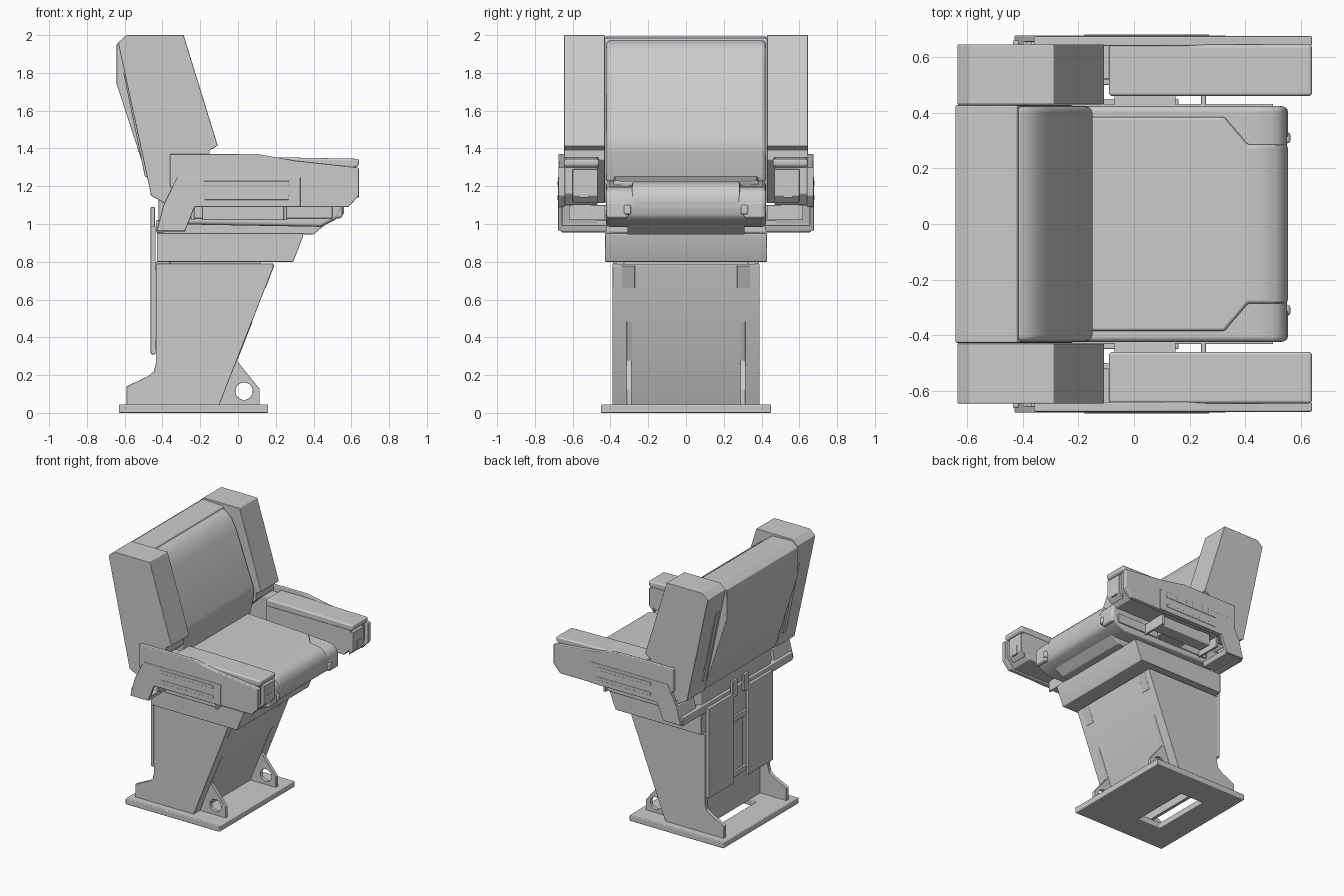
import bpy, bmesh, math

def finish(ob, bevel=0.0, cutters=(), op='DIFFERENCE'):
    for c in cutters:
        m = ob.modifiers.new("cut", 'BOOLEAN')
        m.operation, m.object, m.solver = op, c, 'EXACT'
    if bevel:
        m = ob.modifiers.new("bevel", 'BEVEL')
        m.width, m.segments, m.limit_method = bevel, 3, 'ANGLE'
        m.angle_limit = math.radians(35)
        m.harden_normals = True
    bpy.ops.object.select_all(action='DESELECT')
    ob.select_set(True)
    bpy.context.view_layer.objects.active = ob
    bpy.ops.object.shade_smooth_by_angle(angle=math.radians(35))
    return ob

def extrude(name, lower, vec, bevel=0.0, cutters=(), op='DIFFERENCE'):
    bm = bmesh.new()
    f = bm.faces.new([bm.verts.new(p) for p in lower])
    r = bmesh.ops.extrude_face_region(bm, geom=[f])
    bmesh.ops.translate(bm, vec=vec, verts=[v for v in r['geom'] if isinstance(v, bmesh.types.BMVert)])
    bmesh.ops.recalc_face_normals(bm, faces=bm.faces)
    me = bpy.data.meshes.new(name)
    bm.to_mesh(me)
    bm.free()
    ob = bpy.data.objects.new(name, me)
    bpy.context.collection.objects.link(ob)
    return finish(ob, bevel, cutters, op)

def prism(name, pts, y0, y1, bevel=0.006, **k):
    """Side profile (x, z) extruded along y."""
    return extrude(name, [(x, y0, z) for x, z in pts], (0, y1 - y0, 0), bevel, **k)

def box(name, x0, x1, y0, y1, z0, z1, bevel=0.006, **k):
    return prism(name, [(x0, z0), (x1, z0), (x1, z1), (x0, z1)], y0, y1, bevel, **k)

def pair(fn, name, *a, **k):
    """Build a part on both sides; y range is given for the +y side."""
    a = list(a)
    i = 1 if fn is prism else 2
    fn("left_" + name, *a, **k)
    a[i], a[i + 1] = -a[i + 1], -a[i]
    fn("right_" + name, *a, **k)

def helper(ob):
    ob.hide_render = True
    ob.hide_set(True)
    return ob

# base plate with a cable opening
opening = helper(box("opening_cutter", -.43, -.24, -.23, .23, -.1, .2, 0))
box("base_plate", -.63, .16, -.45, .45, 0, .045, cutters=[opening])

# hollow pedestal: side plates, sloped front panel, inner wall, top
pair(prism, "pedestal_side", [(-.59, .04), (-.1, .04), (.187, .77), (.187, .79), (-.435, .79), (-.435, .26),
     (-.445, .22), (-.475, .195), (-.59, .14)], .36, .39, .004)
prism("pedestal_front", [(-.13, .04), (-.1, .04), (.187, .77), (.187, .788), (.14, .788)], -.37, .37, .002)
box("pedestal_inner_wall", -.37, -.345, -.365, .365, .04, .78, .003)
box("pedestal_top", -.43, .14, -.37, .37, .75, .788, .003)
box("neck", -.36, .12, -.33, .33, .77, .82, .003)

# front gussets with round eyes, upper front clips
bpy.ops.mesh.primitive_cylinder_add(vertices=40, radius=.046, depth=1.2, location=(.032, 0, .115),
                                    rotation=(math.pi / 2, 0, 0))
eye = bpy.context.object
eye.name = "eye_cutter"
helper(eye)
pair(prism, "gusset", [(-.11, .04), (.115, .04), (.115, .125), (-.005, .275), (.078, .485), (.05, .485)],
     .288, .315, .003, cutters=[eye])
pair(prism, "front_clip", [(.1, .66), (.146, .66), (.192, .78), (.14, .78)], .27, .34, .003)

# rear cover panels and centre post
pair(box, "rear_panel", -.462, -.436, .09, .385, .31, .99, .005)
pair(box, "rear_panel_tab", -.462, -.44, .04, .1, .96, 1.09, .005)
box("rear_post", -.43, -.36, -.07, .07, .36, .96, .004)
box("rear_post_bracket", -.445, -.36, -.1, .1, .34, .38, .004)
box("rear_post_clamp", -.445, -.36, -.1, .1, .76, .8, .004)

# seat tray and underframe
prism("seat_tray", [(-.43, .8), (.292, .8), (.345, .935), (.345, .952), (-.43, .952)], -.43, .43, .005)
prism("seat_underframe", [(-.42, .945), (.40, .945), (.49, 1.02), (-.42, 1.02)], -.31, .31)
box("rear_crossbar", -.435, -.39, -.66, .66, .955, 1.02)

# seat shell and raised cushion with stepped front corners
prism("seat_shell", [(-.42, 1.0), (.44, .985), (.53, 1.03), (.55, 1.08), (.55, 1.13), (.535, 1.17),
      (.50, 1.193), (.44, 1.202), (-.2, 1.228), (-.42, 1.228)], -.424, .424, .02)
plan = [(-.4, -.385), (.325, -.385), (.41, -.285), (.7, -.285), (.7, .285), (.41, .285), (.325, .385), (-.4, .385)]
plan_cut = helper(extrude("cushion_plan_cutter", [(x, y, .8) for x, y in plan], (0, 0, .8)))
prism("seat_cushion", [(-.3, 1.06), (.53, 1.06), (.548, 1.085), (.553, 1.13), (.54, 1.18), (.51, 1.21),
      (.45, 1.224), (-.2, 1.252), (-.3, 1.252)], -.42, .42, .012, cutters=[plan_cut], op='INTERSECT')
pair(box, "seat_corner_block", .46, .553, .305, .42, 1.03, 1.12, .015)
pair(box, "seat_corner_button", .53, .562, .29, .33, 1.05, 1.1, .012)
pair(box, "seat_rail", -.3, .5, .42, .432, 1.03, 1.1, .004)

# backrest: centre shell, cushion, side wings
prism("back_shell", [(-.42, 1.985), (-.59, 1.992), (-.642, 1.955), (-.642, 1.74), (-.45, 1.15), (-.38, 1.11),
      (-.22, 1.15), (-.22, 1.4)], -.427, .427, .006)
prism("back_cushion", [(-.45, 1.975), (-.40, 1.97), (-.345, 1.93), (-.3, 1.85), (-.16, 1.46), (-.15, 1.42),
      (-.155, 1.37), (-.185, 1.22), (-.4, 1.2)], -.422, .422, .022)
pair(prism, "back_wing", [(-.59, 2.0), (-.635, 1.96), (-.46, 1.15), (-.39, 1.11), (-.15, 1.34), (-.15, 1.39),
     (-.107, 1.415), (-.288, 2.0)], .43, .645, .004)
pair(prism, "wing_rear_strip", [(-.58, 1.8), (-.607, 1.8), (-.493, 1.25), (-.47, 1.25)], .46, .5, .004)
pair(box, "wing_hinge", -.462, -.42, .45, .62, 1.15, 1.28, .005)

# arms: outer panel, inner housing, pad
pair(prism, "arm_panel", [(-.36, 1.37), (.105, 1.37), (.3, 1.335), (.64, 1.298), (.64, 1.15), (.585, 1.09),
     (-.22, 1.09), (-.36, 1.2)], .64, .675, .006)
pair(prism, "arm_housing", [(-.09, 1.31), (.615, 1.31), (.615, 1.16), (.56, 1.1), (-.09, 1.1)], .468, .645)
pair(prism, "arm_pad", [(-.09, 1.3), (.625, 1.3), (.64, 1.31), (.64, 1.345), (.1, 1.355), (-.09, 1.355)],
     .46, .645, .012)
pair(box, "arm_rear_link", -.36, -.08, .52, .645, 1.12, 1.33)
pair(prism, "arm_end_plate", [(.6, 1.29), (.638, 1.29), (.638, 1.15), (.6, 1.11)], .468, .6, .004)
pair(box, "arm_end_latch", .6, .64, .515, .565, 1.14, 1.21, .003)

# angled arm bracket with raised bars, rear wall, floor shelf and pins
pair(prism, "arm_bracket", [(-.32, 1.25), (.33, 1.25), (.33, 1.09), (-.23, 1.09), (-.28, .965), (-.43, .965),
     (-.395, 1.1)], .655, .678, .004)
for i, z in enumerate((1.215, 1.14)):
    pair(box, f"arm_bar_{i}", -.18, .27, .67, .681, z - .012, z + .012, .003)
pair(prism, "arm_rear_wall", [(-.43, .965), (-.395, 1.1), (-.365, 1.1), (-.40, .965)], .47, .665, .004)
pair(prism, "arm_bracket_floor", [(-.43, .96), (-.28, .96), (-.27, .995), (-.42, .995)], .42, .665)
pair(box, "arm_lower_box", -.19, .26, .5, .6, 1.02, 1.11)
pair(box, "arm_slide", -.07, .15, .425, .5, 1.04, 1.1, .004)
for i, x in enumerate((-.24, .25)):
    pair(box, f"arm_pin_{i}", x - .009, x + .009, .42, .62, 1.02, 1.1, .003)
